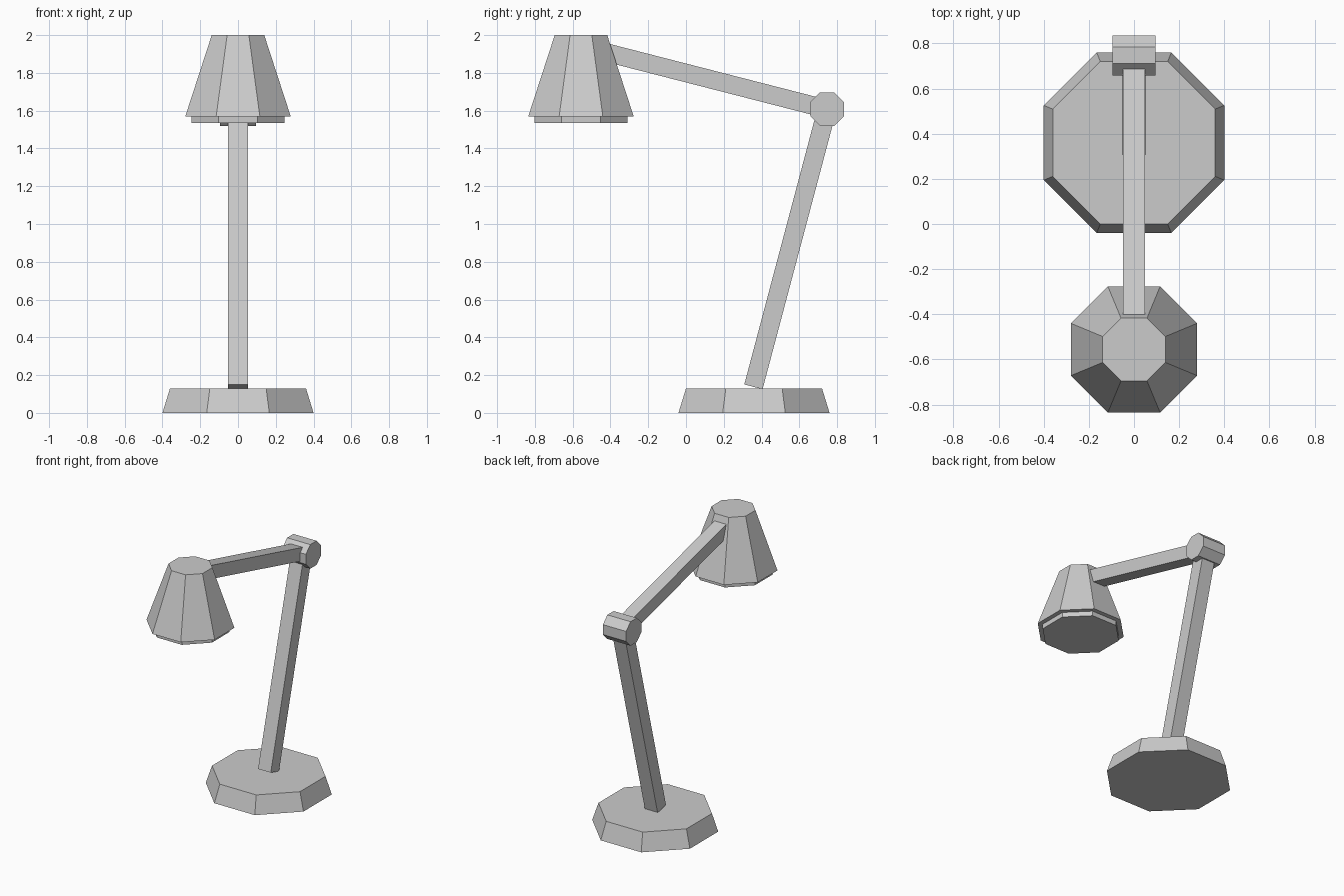
import bpy, bmesh
from math import pi, cos
from mathutils import Matrix, Vector

if "Cube" in bpy.data.objects:
    bpy.data.objects.remove(bpy.data.objects["Cube"])


def make_object(name, bm):
    mesh = bpy.data.meshes.new(name)
    bm.to_mesh(mesh)
    bm.free()
    obj = bpy.data.objects.new(name, mesh)
    bpy.context.collection.objects.link(obj)
    return obj


def octagon(name, centre, r_low, r_high, depth, tilt=0):
    """Eight-sided frustum; radii are measured to the flats."""
    k = 1 / cos(pi / 8)
    m = (Matrix.Translation(centre) @ Matrix.Rotation(tilt, 4, 'Y')
         @ Matrix.Rotation(pi / 8, 4, 'Z'))
    bm = bmesh.new()
    bmesh.ops.create_cone(bm, cap_ends=True, segments=8, radius1=r_low * k,
                          radius2=r_high * k, depth=depth, matrix=m)
    return make_object(name, bm)


def arm(name, start, end, width, thick):
    """Square bar between two points in the x = 0 plane."""
    a, b = Vector(start), Vector(end)
    d = b - a
    turn = Vector((0, 0, 1)).rotation_difference(d).to_matrix().to_4x4()
    m = (Matrix.Translation((a + b) / 2) @ turn
         @ Matrix.Diagonal((width, thick, d.length, 1)))
    bm = bmesh.new()
    bmesh.ops.create_cube(bm, size=1, matrix=m)
    return make_object(name, bm)


# Weighted base
octagon("base", (0, 0.36, 0.065), 0.40, 0.36, 0.13)

# Two arms meeting at the elbow joint
elbow = (0, 0.747, 1.608)
arm("lower_arm", (0, 0.357, 0.138), elbow, 0.104, 0.10)
arm("upper_arm", elbow, (0, -0.45, 1.915), 0.097, 0.097)
octagon("elbow_joint", elbow, 0.089, 0.089, 0.19, pi / 2)

# Tapered shade with a recessed lens disc below it
octagon("shade", (0, -0.556, 1.785), 0.279, 0.139, 0.43)
octagon("lens", (0, -0.556, 1.555), 0.247, 0.247, 0.04)
